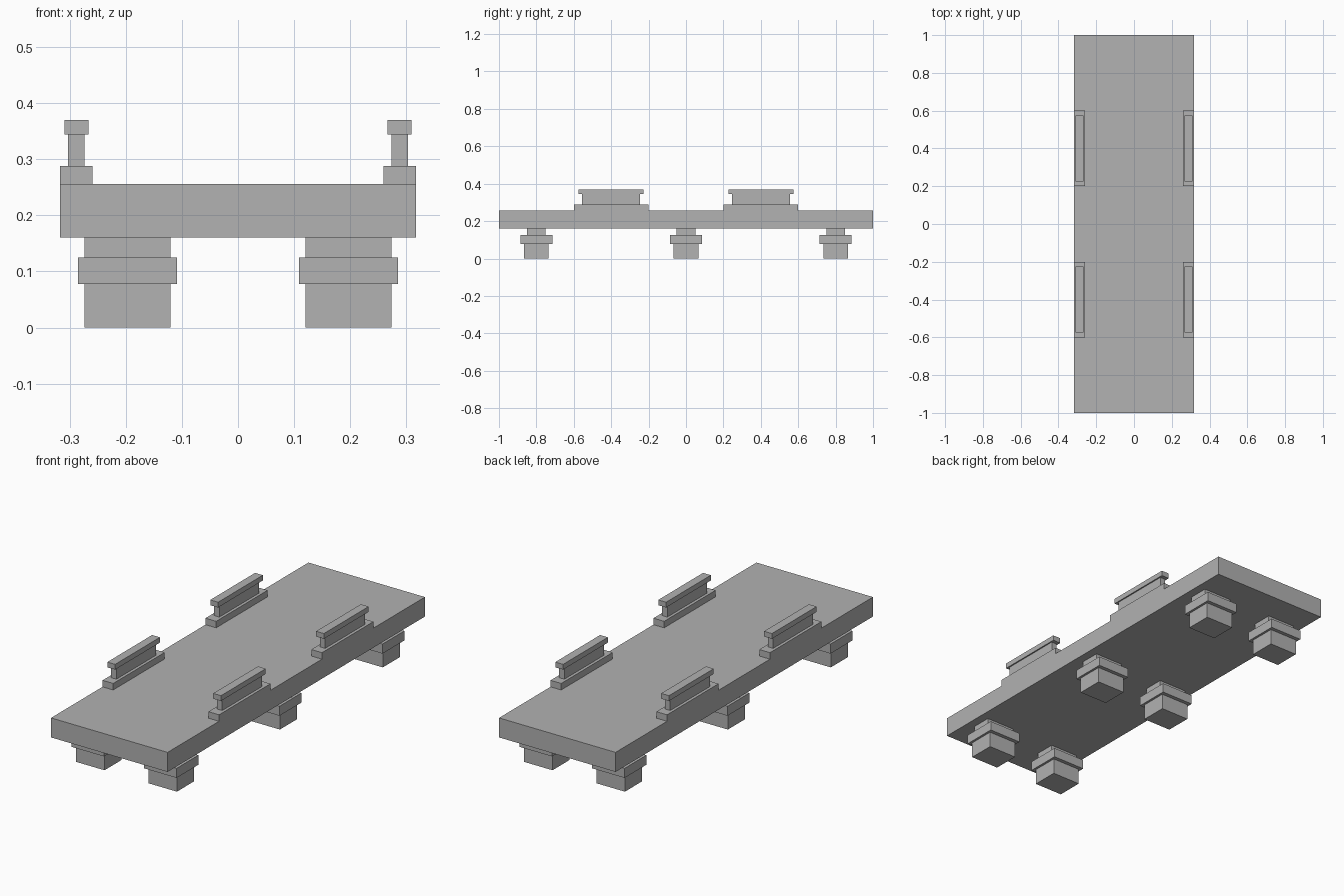
import bpy

cube = bpy.data.objects.get("Cube")
if cube:
    bpy.data.objects.remove(cube, do_unlink=True)

# Single flat grey
GREY = (0.445, 0.445, 0.445, 1.0)
grey = bpy.data.materials.new("plain_grey")
grey.use_nodes = True
grey.diffuse_color = GREY
grey.node_tree.nodes["Principled BSDF"].inputs["Base Color"].default_value = GREY


def box(name, x, y, half_x, half_y, bottom, top):
    """Box centred on x, y that spans bottom to top in height."""
    bpy.ops.mesh.primitive_cube_add(size=2, location=(x, y, (bottom + top) / 2))
    obj = bpy.context.object
    obj.name = name
    obj.scale = (half_x, half_y, (top - bottom) / 2)
    bpy.ops.object.transform_apply(location=False, rotation=False, scale=True)
    obj.data.materials.append(grey)
    return obj


DECK_BOTTOM, DECK_TOP = 0.16, 0.256

# Deck slab
box("deck", 0, 0, 0.317, 1.0, DECK_BOTTOM, DECK_TOP)

for side, sign in (("left", 1), ("right", -1)):
    # Three stepped piers under each side
    for place, y in (("front", -0.8), ("middle", 0), ("back", 0.8)):
        x = sign * 0.197
        tag = f"{place}_{side}"
        box(f"pier_base_{tag}", x, y, 0.077, 0.066, 0, 0.078)
        box(f"pier_collar_{tag}", x, y, 0.0885, 0.085, 0.078, 0.125)
        box(f"pier_neck_{tag}", x, y, 0.077, 0.05, 0.125, DECK_BOTTOM)

    # Two low railings along each edge
    for place, y in (("front", -0.4), ("back", 0.4)):
        x = sign * 0.288
        tag = f"{place}_{side}"
        box(f"railing_plinth_{tag}", x, y, 0.029, 0.2, DECK_TOP, 0.288)
        box(f"railing_wall_{tag}", x, y, 0.0147, 0.155, 0.288, 0.344)
        box(f"railing_cap_{tag}", x, y, 0.0212, 0.174, 0.344, 0.37)
